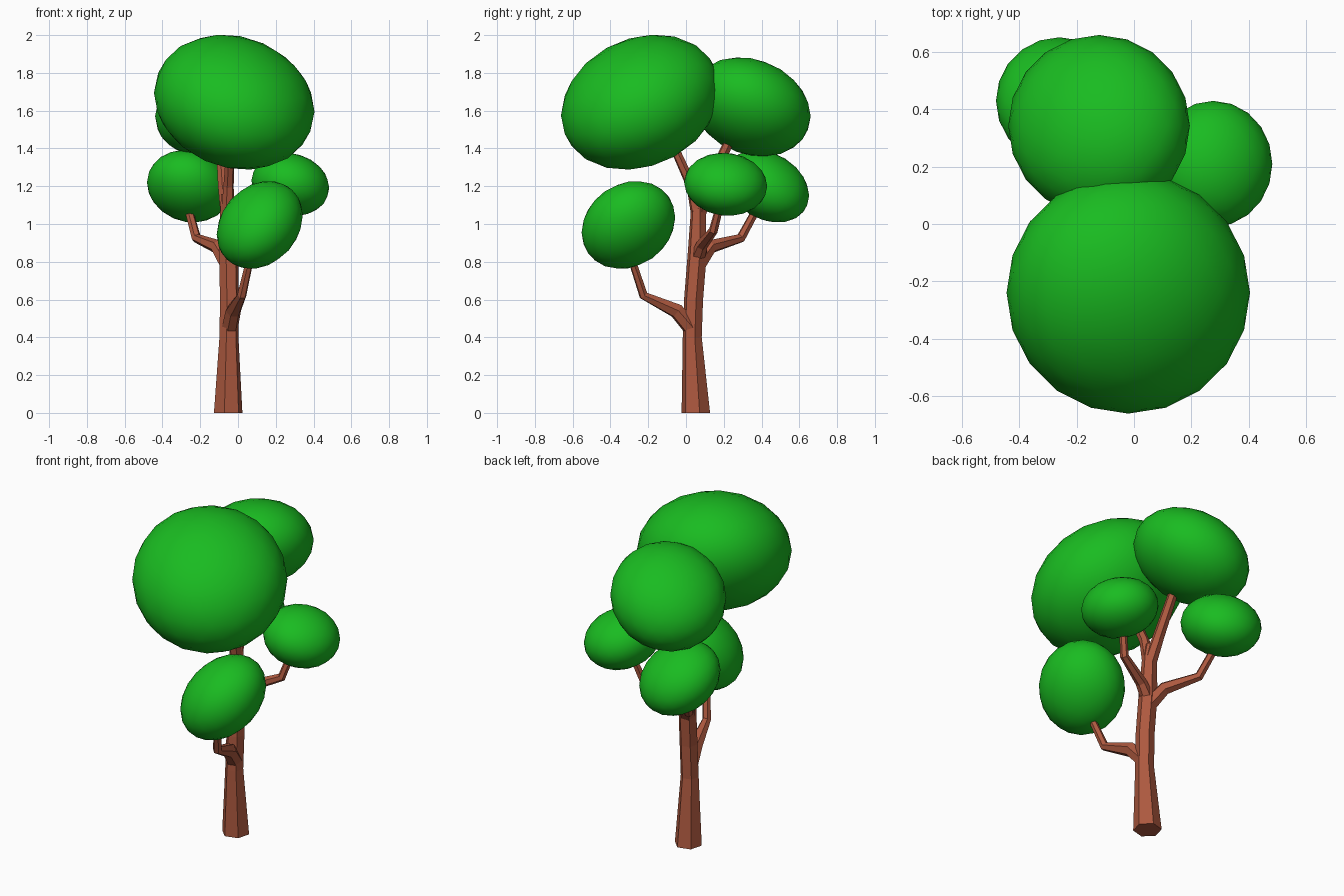
import bpy, bmesh, math
from mathutils import Vector

if "Cube" in bpy.data.objects:
    bpy.data.objects.remove(bpy.data.objects["Cube"])


def material(name, color):
    m = bpy.data.materials.new(name)
    m.diffuse_color = color
    m.use_nodes = True
    m.node_tree.nodes["Principled BSDF"].inputs["Base Color"].default_value = m.diffuse_color
    return m


bark = material("bark", (0.42, 0.10, 0.05, 1))
green = material("leaf_green", (0.01, 0.50, 0.015, 1))


def make_object(name, bm, mat, smooth):
    mesh = bpy.data.meshes.new(name)
    bmesh.ops.recalc_face_normals(bm, faces=bm.faces)
    for f in bm.faces:
        f.smooth = smooth
    bm.to_mesh(mesh)
    bm.free()
    mesh.materials.append(mat)
    ob = bpy.data.objects.new(name, mesh)
    bpy.context.collection.objects.link(ob)
    return ob


def limb(name, path, sides=6, level_start=False):
    """Tapered faceted tube through (x, y, z, radius) points."""
    bm = bmesh.new()
    pts = [Vector(p[:3]) for p in path]
    rings = []
    for i, p in enumerate(pts):
        d = pts[min(i + 1, len(pts) - 1)] - pts[max(i - 1, 0)]
        if i == 0 and level_start:
            d = Vector((0, 0, 1))
        q = Vector((0, 0, 1)).rotation_difference(d)
        ring = []
        for k in range(sides):
            a = math.tau * k / sides + math.radians(15)
            ring.append(bm.verts.new(p + q @ Vector((math.cos(a), math.sin(a), 0)) * path[i][3]))
        rings.append(ring)
    for a, b in zip(rings, rings[1:]):
        for k in range(sides):
            n = (k + 1) % sides
            bm.faces.new((a[k], a[n], b[n], b[k]))
    bm.faces.new(rings[0])
    bm.faces.new(rings[-1])
    return make_object(name, bm, bark, False)


def foliage(name, centre, half, lean):
    """Leaning ellipsoid: half extents, and z rise at its +x and +y ends."""
    bm = bmesh.new()
    bmesh.ops.create_icosphere(bm, subdivisions=3, radius=1.0)
    kx, ky = lean
    core = math.sqrt(half[2] ** 2 - kx ** 2 - ky ** 2)
    for v in bm.verts:
        x, y, z = v.co
        v.co = Vector(centre) + Vector((half[0] * x, half[1] * y, core * z + kx * x + ky * y))
    return make_object(name, bm, green, True)


# Trunk and limbs
limb("trunk", [(-.052, .052, 0, .078), (-.048, .033, .4, .052), (-.045, .04, .6, .052),
               (-.05, .06, .85, .052), (-.055, .065, 1.08, .04), (-.06, .068, 1.16, .03)],
     level_start=True)
limb("top_front_branch", [(-.055, .065, 1.04, .038), (-.05, .03, 1.2, .028),
                          (-.04, -.06, 1.4, .024)])
limb("top_back_branch", [(-.055, .065, 1.04, .038), (-.075, .12, 1.2, .032),
                         (-.09, .22, 1.42, .027)])
limb("front_branch", [(-.045, .035, .44, .045), (-.025, -.05, .54, .042),
                      (.02, -.225, .622, .025), (.065, -.29, .82, .02)])
limb("back_left_branch", [(-.05, .06, .78, .045), (-.11, .13, .88, .038),
                          (-.22, .29, .925, .026), (-.265, .38, 1.09, .022)])
limb("right_branch", [(-.05, .06, .82, .04), (.02, .085, .89, .032),
                      (.19, .145, .965, .024), (.235, .185, 1.12, .02)])

# Foliage clumps
foliage("large_top_foliage", (-.02, -.24, 1.645), (.425, .422, .358), (-.05, .07))
foliage("back_top_foliage", (-.122, .343, 1.62), (.317, .317, .263), (.05, -.05))
foliage("right_foliage", (.277, .21, 1.21), (.206, .22, .167), (-.02, -.01))
foliage("back_left_foliage", (-.26, .43, 1.2), (.222, .222, .192), (-.02, -.05))
foliage("front_foliage", (.115, -.305, .995), (.228, .248, .233), (.05, .04))
